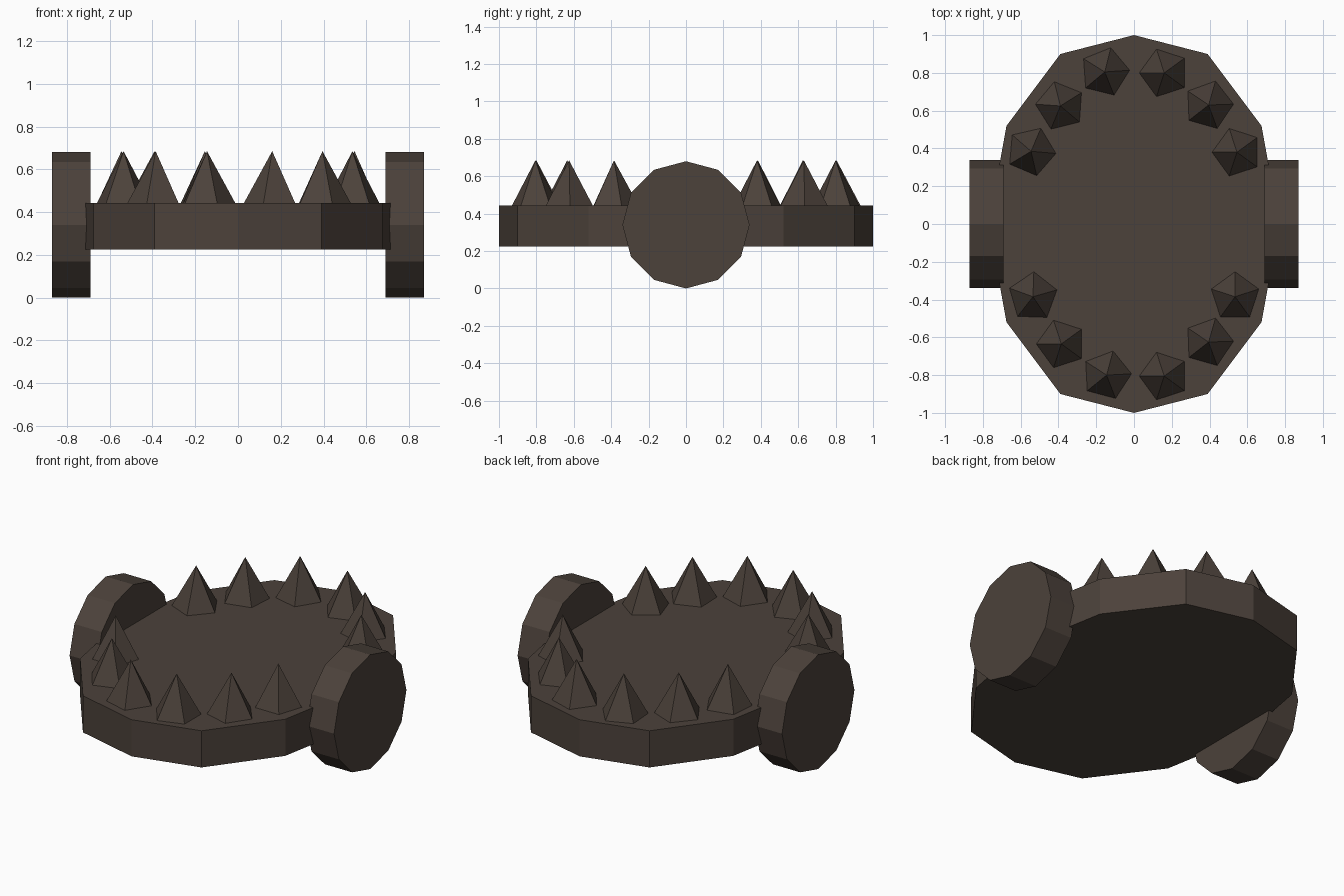
import bpy
import math

cube = bpy.data.objects.get("Cube")
if cube:
    bpy.data.objects.remove(cube, do_unlink=True)

# Single dark brown finish
BROWN = (0.072, 0.054, 0.043, 1.0)
mat = bpy.data.materials.new("dark_brown")
mat.use_nodes = True
mat.diffuse_color = BROWN
bsdf = mat.node_tree.nodes["Principled BSDF"]
bsdf.inputs["Base Color"].default_value = BROWN
bsdf.inputs["Roughness"].default_value = 0.9

BOTTOM, TOP, TIP = 0.225, 0.443, 0.685


def add_object(name, verts, faces):
    mesh = bpy.data.meshes.new(name)
    mesh.from_pydata(verts, [], faces)
    mesh.update()
    mesh.materials.append(mat)
    obj = bpy.data.objects.new(name, mesh)
    bpy.context.collection.objects.link(obj)
    return obj


def prism(name, lower, upper):
    """Closed prism between two matching rings of points."""
    n = len(lower)
    faces = [tuple(reversed(range(n))), tuple(range(n, 2 * n))]
    faces += [(i, (i + 1) % n, n + (i + 1) % n, n + i) for i in range(n)]
    return add_object(name, lower + upper, faces)


# Oval platform: one quarter of the outline mirrored around
quarter = [(0.77, 0), (0.675, 0.52), (0.39, 0.9), (0, 1)]
half = quarter + [(-x, y) for x, y in reversed(quarter[:-1])]
outline = half + [(x, -y) for x, y in reversed(half[1:-1])]
prism("platform", [(x, y, BOTTOM) for x, y in outline],
      [(x, y, TOP) for x, y in outline])


# Twelve-sided wheels on both sides
def wheel(name, x0, x1):
    radius = 0.34
    ring = [(radius * math.cos(math.tau * i / 12),
             radius + radius * math.sin(math.tau * i / 12)) for i in range(12)]
    prism(name, [(x0, y, z) for y, z in ring], [(x1, y, z) for y, z in ring])


wheel("left_wheel", 0.69, 0.87)
wheel("right_wheel", -0.87, -0.69)


# Five-sided spikes along the rim: x, y, turn in degrees
def spike(name, x, y, turn):
    angles = [math.radians(turn + 72 * i) for i in range(5)]
    base = [(x + 0.132 * math.cos(a), y + 0.132 * math.sin(a), TOP) for a in angles]
    sides = [(i, (i + 1) % 5, 5) for i in range(5)]
    add_object(name, base + [(x, y, TIP)], sides + [(4, 3, 2, 1, 0)])


spikes = {
    "back": [(-0.155, 0.805, 4), (0.16, 0.8, 36), (-0.39, 0.625, 32),
             (0.395, 0.63, 2), (-0.545, 0.385, -5), (0.545, 0.38, 36)],
    "front": [(-0.145, -0.8, 3), (0.16, -0.805, 36), (-0.385, -0.635, 36),
              (0.395, -0.625, 2), (-0.535, -0.385, 16), (0.535, -0.385, 18)],
}
for end, places in spikes.items():
    for i, (x, y, turn) in enumerate(places):
        spike(f"{end}_spike_{i + 1}", x, y, turn)
